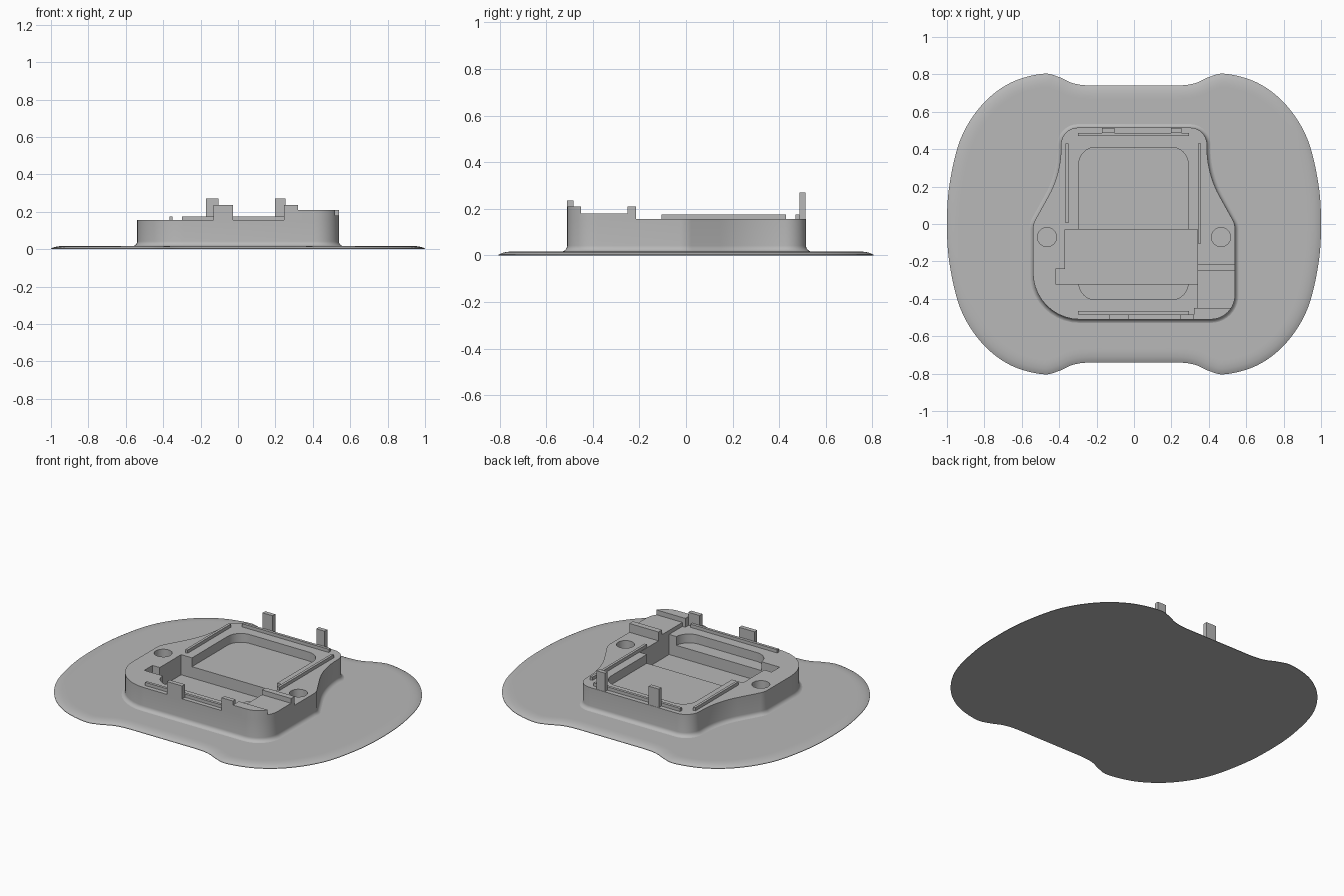
import bpy, bmesh, math
from mathutils import Vector

cube = bpy.data.objects.get("Cube")
if cube:
    bpy.data.objects.remove(cube)

grey = bpy.data.materials.new("plain grey")
grey.use_nodes = True
COLOR = (0.48, 0.48, 0.48, 1)
grey.diffuse_color = COLOR
grey.node_tree.nodes["Principled BSDF"].inputs["Base Color"].default_value = COLOR

TOP = 0.155


def finish(name, bm):
    bmesh.ops.recalc_face_normals(bm, faces=bm.faces[:])
    mesh = bpy.data.meshes.new(name)
    bm.to_mesh(mesh)
    bm.free()
    mesh.materials.append(grey)
    obj = bpy.data.objects.new(name, mesh)
    bpy.context.collection.objects.link(obj)
    return obj


def smooth(obj):
    bpy.ops.object.select_all(action='DESELECT')
    obj.select_set(True)
    bpy.context.view_layer.objects.active = obj
    bpy.ops.object.shade_smooth_by_angle(angle=math.radians(32))


def rounded(corners, steps=10):
    """Polygon of (x, y, radius) with filleted corners."""
    pts = []
    n = len(corners)
    for i, (x, y, r) in enumerate(corners):
        p = Vector((x, y))
        a = (Vector(corners[i - 1][:2]) - p).normalized()
        b = (Vector(corners[(i + 1) % n][:2]) - p).normalized()
        if r == 0:
            pts.append(p)
            continue
        half = a.angle(b) / 2
        centre = p + (a + b).normalized() * (r / math.sin(half))
        start = p + a * (r / math.tan(half)) - centre
        end = p + b * (r / math.tan(half)) - centre
        sweep = math.pi - 2 * half
        for k in range(steps + 1):
            t = k / steps
            v = start * math.sin((1 - t) * sweep) + end * math.sin(t * sweep)
            pts.append(centre + v / math.sin(sweep))
    return pts


def spline(points, steps=8):
    """Closed smooth curve through points."""
    out = []
    n = len(points)
    for i in range(n):
        a, b, c, d = (Vector(points[(i + k) % n]) for k in (-1, 0, 1, 2))
        for k in range(steps):
            t = k / steps
            out.append(b + (c - a) * (t / 2) + (2 * a - 5 * b + 4 * c - d) * (t * t / 2)
                       + (3 * b - a - 3 * c + d) * (t ** 3 / 2))
    return out


def loft(outline, rings):
    """Stack copies of a counter-clockwise outline at (outward offset, z)."""
    bm = bmesh.new()
    n = len(outline)
    normals = []
    for i in range(n):
        t = (outline[(i + 1) % n] - outline[i - 1]).normalized()
        normals.append(Vector((t.y, -t.x)))
    loops = [[bm.verts.new((*(p + m * off), z)) for p, m in zip(outline, normals)]
             for off, z in rings]
    for low, high in zip(loops, loops[1:]):
        for i in range(n):
            j = (i + 1) % n
            bm.faces.new((low[i], low[j], high[j], high[i]))
    bm.faces.new(loops[0][::-1])
    bm.faces.new(loops[-1])
    return bm


def box(name, x0, x1, y0, y1, z0, z1):
    pts = [Vector(p) for p in ((x0, y0), (x1, y0), (x1, y1), (x0, y1))]
    return finish(name, loft(pts, [(0, z0), (0, z1)]))


# Wide flange with a softly rounded rim
quarter = [(1, 0), (0.985, 0.22), (0.925, 0.46), (0.81, 0.64), (0.66, 0.755),
           (0.49, 0.803), (0.40, 0.785), (0.33, 0.754), (0.25, 0.741), (0.1, 0.74)]
half = quarter + [(-x, y) for x, y in quarter[::-1]]
outline = half + [(x, -y) for x, y in half[::-1] if y > 0]
rim = [(0, 0), (0, 0.003), (-0.012, 0.009), (-0.03, 0.014), (-0.055, 0.017), (-0.075, 0.017)]
# drop the duplicate point at the far end of the mirrored outline
flange = finish("flange", loft(spline(outline), rim))
smooth(flange)

# Housing with a fillet where it meets the flange
body_outline = rounded([
    (0.39, 0.515, 0.09), (-0.39, 0.515, 0.09), (-0.39, 0.27, 0.54), (-0.54, 0, 0.1),
    (-0.54, -0.51, 0.25), (0.54, -0.51, 0.13), (0.54, 0, 0.1), (0.39, 0.27, 0.54)])
R = 0.026
fillet = [(R * (1 - math.sin(a)), 0.016 + R * (1 - math.cos(a)))
          for a in (k * math.pi / 12 for k in range(7))]
housing = finish("housing", loft(body_outline, [(R, 0.008)] + fillet + [(0, TOP)]))

# Cutters: shallow tray, deep bay with side notch, two blind holes
cutters = []
tray = rounded([(-0.295, -0.405, 0.09), (0.29, -0.405, 0.09),
                (0.29, 0.41, 0.09), (-0.295, 0.41, 0.09)])
cutters.append(finish("tray_cutter", loft(tray, [(0, 0.10), (0, 0.3)])))
bay = [Vector(p) for p in ((-0.42, -0.32), (0.34, -0.32), (0.34, -0.03),
                           (-0.37, -0.03), (-0.37, -0.24), (-0.42, -0.24))]
cutters.append(finish("bay_cutter", loft(bay, [(0, 0.03), (0, 0.31)])))
for side in (-1, 1):
    ring = [Vector((side * 0.465 + 0.051 * math.cos(a), -0.07 + 0.051 * math.sin(a)))
            for a in (k * math.pi / 16 for k in range(32))]
    cutters.append(finish("hole_cutter", loft(ring, [(0, 0.10), (0, 0.3)])))

bpy.context.view_layer.objects.active = housing
for cutter in cutters:
    cutter.hide_render = True
    mod = housing.modifiers.new("cut", 'BOOLEAN')
    mod.operation = 'DIFFERENCE'
    mod.solver = 'EXACT'
    mod.object = cutter
    bpy.ops.object.modifier_apply(modifier=mod.name)
    bpy.data.objects.remove(cutter)
smooth(housing)


# Raised steps on the left front corner, trimmed from the housing outline
def raised(name, x0, y0, y1, top):
    bm = loft(body_outline, [(0, TOP), (0, top)])
    for co, no in (((x0, 0, 0), (-1, 0, 0)), ((0, y0, 0), (0, -1, 0)), ((0, y1, 0), (0, 1, 0))):
        geom = bm.verts[:] + bm.edges[:] + bm.faces[:]
        bmesh.ops.bisect_plane(bm, geom=geom, plane_co=co, plane_no=no, clear_outer=True)
        bmesh.ops.holes_fill(bm, edges=[e for e in bm.edges if e.is_boundary])
    smooth(finish(name, bm))


raised("corner_step", 0.32, -0.6, -0.45, 0.21)
raised("corner_ledge", 0.34, -0.45, -0.25, 0.18)
raised("corner_ridge", 0.34, -0.25, -0.215, 0.21)

# Locating rails around the tray
RAIL = 0.175
box("left_rail", 0.342, 0.358, -0.105, 0.43, TOP, RAIL)
box("right_rail", -0.366, -0.35, 0.005, 0.43, TOP, RAIL)
box("back_rail", -0.30, 0.295, 0.47, 0.487, TOP, RAIL)
box("front_rail", -0.30, 0.295, -0.483, -0.466, TOP, RAIL)

# Upright clips at the back and front
for x0, x1 in ((-0.172, -0.103), (0.197, 0.255)):
    box("back_post", x0, x1, 0.487, 0.513, TOP, 0.27)
for x0, x1 in ((-0.132, -0.027), (0.245, 0.322)):
    box("front_tab", x0, x1, -0.51, -0.483, TOP, 0.235)
